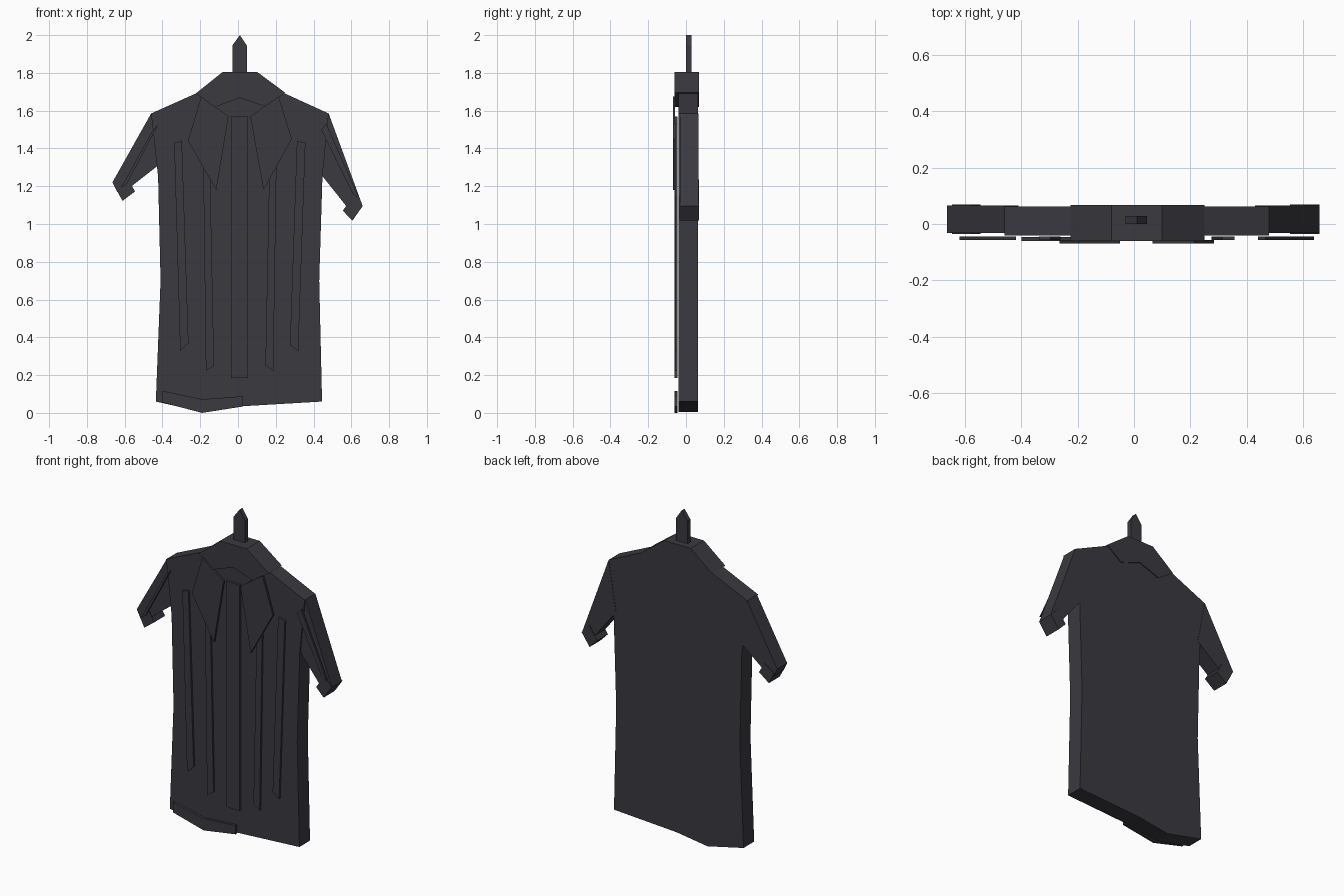
import bpy, bmesh

cloth = bpy.data.materials.new("charcoal_cloth")
cloth.diffuse_color = (0.043, 0.041, 0.051, 1)


def plate(name, outline, y_front, y_back):
    """Extrude an (x, z) outline from y_front to y_back."""
    bm = bmesh.new()
    face = bm.faces.new([bm.verts.new((x, y_front, z)) for x, z in outline])
    ext = bmesh.ops.extrude_face_region(bm, geom=[face], use_keep_orig=True)
    moved = [v for v in ext["geom"] if isinstance(v, bmesh.types.BMVert)]
    bmesh.ops.translate(bm, verts=moved, vec=(0, y_back - y_front, 0))
    bmesh.ops.recalc_face_normals(bm, faces=bm.faces)
    mesh = bpy.data.meshes.new(name)
    bm.to_mesh(mesh)
    bm.free()
    mesh.materials.append(cloth)
    obj = bpy.data.objects.new(name, mesh)
    bpy.context.collection.objects.link(obj)


# Shirt body with sloped shoulders and an uneven hem
plate("body", [(-.435, .06), (-.19, .005), (.02, .035), (.445, .06),
               (.43, .7), (.447, 1.25), (.48, 1.585), (.25, 1.69),
               (.12, 1.71), (-.12, 1.71), (-.225, 1.69), (-.46, 1.585),
               (-.423, 1.25), (-.41, .7)], -.04, .063)

# Sleeves and cuffs
plate("sleeve_left", [(-.46, 1.585), (-.665, 1.22), (-.64, 1.17),
                      (-.57, 1.195), (-.41, 1.32)], -.032, .065)
plate("sleeve_right", [(.48, 1.585), (.66, 1.095), (.64, 1.07),
                       (.577, 1.09), (.43, 1.275)], -.032, .065)
plate("cuff_left", [(-.647, 1.19), (-.612, 1.122), (-.545, 1.172),
                    (-.58, 1.235)], -.035, .07)
plate("cuff_right", [(.66, 1.095), (.606, 1.018), (.555, 1.07),
                     (.61, 1.15)], -.035, .07)

# Collar band, folded collar points and hanging tab
plate("collar_band", [(-.225, 1.69), (-.08, 1.806), (.10, 1.806), (.25, 1.695),
                      (.15, 1.62), (.01, 1.668), (-.12, 1.62)], -.06, .068)
plate("collar_point_left", [(-.195, 1.675), (-.265, 1.44), (-.115, 1.18),
                            (-.05, 1.57)], -.07, -.057)
plate("collar_point_right", [(.215, 1.675), (.285, 1.45), (.135, 1.18),
                             (.065, 1.57)], -.07, -.057)
plate("hanging_tab", [(-.03, 1.79), (.047, 1.79), (.047, 1.945), (.01, 2.0),
                      (-.03, 1.945)], 0, .028)

# Front placket and long cloth folds
plate("placket", [(-.037, .185), (.054, .185), (.054, 1.57), (-.037, 1.57)],
      -.061, -.046)
folds = {
    "outer_left": [(-.338, 1.43), (-.297, 1.44), (-.262, .37), (-.306, .327)],
    "inner_left": [(-.185, 1.40), (-.15, 1.40), (-.127, .25), (-.17, .222)],
    "inner_right": [(.168, 1.40), (.205, 1.40), (.187, .222), (.145, .25)],
    "outer_right": [(.312, 1.44), (.357, 1.43), (.319, .327), (.275, .36)],
    "sleeve_left": [(-.455, 1.49), (-.42, 1.53), (-.59, 1.21), (-.62, 1.19)],
    "sleeve_right": [(.44, 1.50), (.468, 1.53), (.64, 1.14), (.61, 1.155)],
}
for part, outline in folds.items():
    plate("fold_" + part, outline, -.057, -.045)

# Turned hem patch
plate("hem_patch", [(-.40, .117), (-.19, .072), (.027, .088), (.027, .034),
                    (-.19, 0), (-.40, .055)], -.061, -.046)
